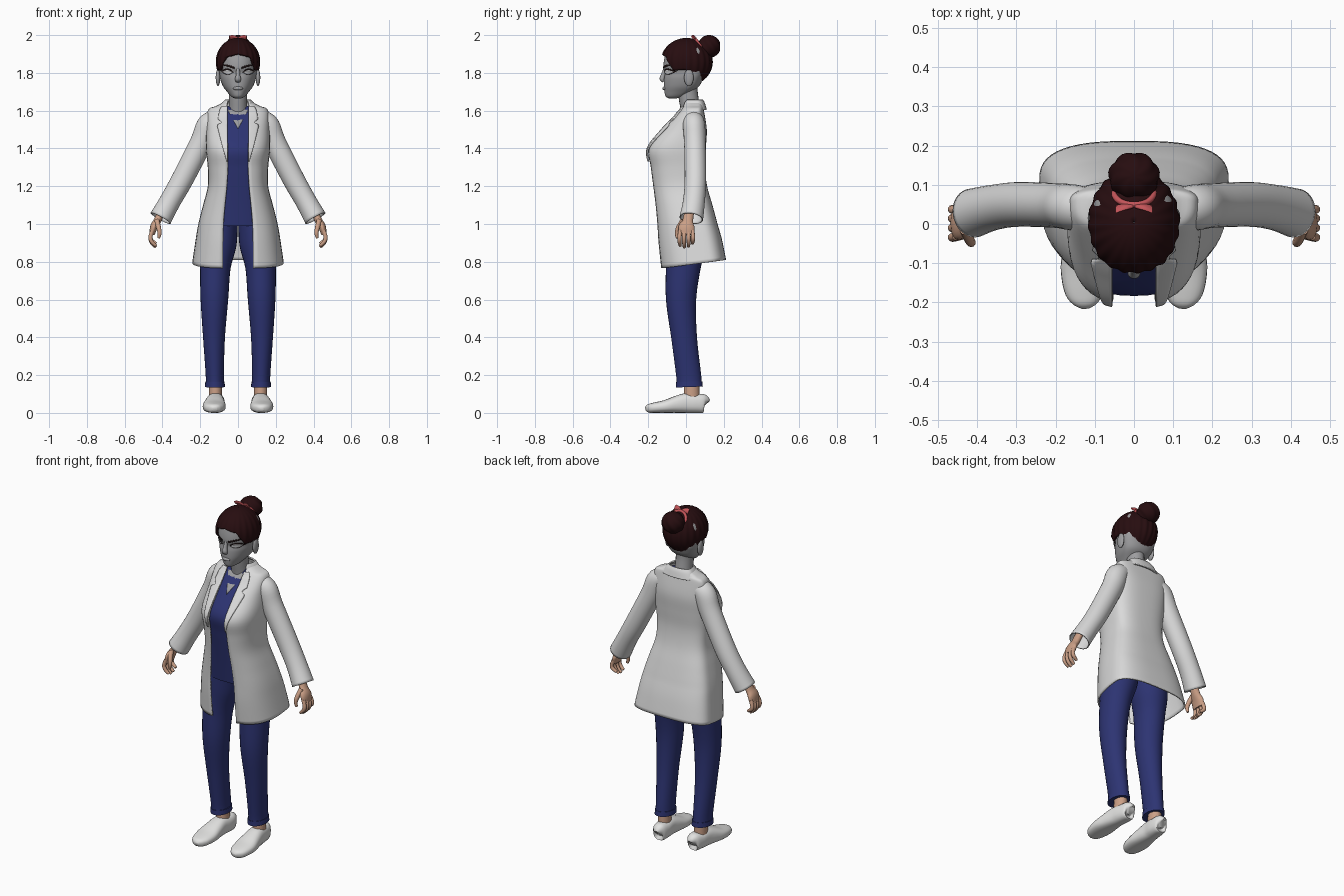
import bpy, bmesh, math
from mathutils import Vector, Matrix

if "Cube" in bpy.data.objects:
    bpy.data.objects.remove(bpy.data.objects["Cube"])

def mat(name, r, g, b):
    m = bpy.data.materials.new(name)
    m.diffuse_color = (r, g, b, 1)
    m.use_nodes = True
    m.node_tree.nodes["Principled BSDF"].inputs["Base Color"].default_value = m.diffuse_color
    return m

GREY = mat("face grey", .34, .34, .35)
SKIN = mat("skin", .60, .35, .24)
HAIR = mat("hair dark red", .02, .004, .005)
PINK = mat("ribbon pink", .55, .09, .10)
COAT = mat("coat white", .70, .70, .70)
BLUE = mat("scrubs blue", .026, .034, .17)
SHOE = mat("shoe white", .76, .76, .75)
EYE = mat("eye white", .65, .65, .66)
DARK = mat("brow dark", .012, .006, .006)

def finish(name, bm, m, solid=0):
    bmesh.ops.recalc_face_normals(bm, faces=bm.faces)
    me = bpy.data.meshes.new(name)
    bm.to_mesh(me)
    bm.free()
    me.materials.append(m)
    for p in me.polygons:
        p.use_smooth = True
    me.set_sharp_from_angle(angle=math.radians(50))
    ob = bpy.data.objects.new(name, me)
    bpy.context.collection.objects.link(ob)
    if solid:
        mod = ob.modifiers.new("thickness", 'SOLIDIFY')
        mod.thickness, mod.offset = solid, -1
    return ob

def skin(name, rings, m, loop=True, caps=True, solid=0):
    """Quads between equal-length rings of points."""
    bm = bmesh.new()
    vs = [[bm.verts.new(p) for p in r] for r in rings]
    n = len(vs[0])
    for a, b in zip(vs, vs[1:]):
        for i in range(n if loop else n - 1):
            j = (i + 1) % n
            bm.faces.new((a[i], a[j], b[j], b[i]))
    if caps:
        bm.faces.new(vs[0])
        bm.faces.new(vs[-1])
    return finish(name, bm, m, solid)

def curve(pts, i, f):
    """Smooth interpolation between rows i and i+1."""
    p0, p1, p2, p3 = (pts[max(0, min(len(pts) - 1, k))] for k in (i - 1, i, i + 1, i + 2))
    return [b + .5 * f * (c - a + f * (2*a - 5*b + 4*c - d + f * (3*(b - c) + d - a)))
            for a, b, c, d in zip(p0, p1, p2, p3)]

def lerp(tab, x):
    for (a, p), (b, q) in zip(tab, tab[1:]):
        if x <= b:
            return p + (q - p) * max(0, (x - a) / (b - a))
    return tab[-1][1]

def dense(pts, n):
    return [curve(pts, i, k / n) for i in range(len(pts) - 1) for k in range(n)] + [list(pts[-1])]

def spow(v, e):
    return math.copysign(abs(v) ** e, v)

def tube(name, pts, m, ref, seg=20, n=5, e=1, caps=True, solid=0, s=1):
    """Swept oval; points are x, y, z, radius along ref, other radius."""
    rows, rings = dense(pts, n), []
    c = [Vector(r[:3]) for r in rows]
    for i, r in enumerate(rows):
        t = (c[min(i + 1, len(c) - 1)] - c[max(i - 1, 0)]).normalized()
        u = Vector(ref)
        u = (u - t * u.dot(t)).normalized()
        v = t.cross(u)
        ring = []
        for k in range(seg):
            a = math.tau * k / seg
            p = c[i] + u * max(r[3], .002) * spow(math.cos(a), e) + v * max(r[4], .002) * spow(math.sin(a), e)
            ring.append((s * p.x, p.y, p.z))
        rings.append(ring)
    return skin(name, rings, m, True, caps, solid)

def loft(name, rows, m, e, seg=48, n=5, hem=0, solid=0):
    """Body loft; rows are z, half width, front y, back y, front opening."""
    rings, opened = [], rows[0][4] > 0
    for z, w, yf, yb, op in dense(rows, n):
        yc = .3 * yf + .7 * yb
        t0 = math.asin(min(.97, max(op, 0) / w) ** (1 / e)) if opened else 0
        ring = []
        for k in range(seg + 1 if opened else seg):
            t = t0 + (math.tau - 2 * t0) * k / seg
            c = spow(math.cos(t), e)
            y = yc - c * ((yc - yf) if c > 0 else (yb - yc))
            lift = hem * (y + .135) / .345 * max(0, min(1, (1 - z) / .22))
            ring.append((w * spow(math.sin(t), e), y, z + lift))
        rings.append(ring)
    return skin(name, rings, m, not opened, not opened, solid)

def front_y(rows, x, z, e):
    for i in range(len(rows) - 1):
        a, b = rows[i][0], rows[i + 1][0]
        if min(a, b) <= z <= max(a, b):
            _, w, yf, yb, _ = curve(rows, i, (z - a) / (b - a))
            yc = .3 * yf + .7 * yb
            return yc - (yc - yf) * (1 - min(.97, abs(x) / w) ** (2 / e)) ** (e / 2)
    return rows[-1][2]

def patch(name, x0, x1, top, bot, rows, e, m, off, s=1, n=14):
    """Thin plate lying on the front of a loft."""
    cols = []
    for i in range(n + 1):
        f = i / n
        x = x0 + (x1 - x0) * f
        zs = [bot(f) + (top(f) - bot(f)) * k / 6 for k in range(7)]
        cols.append([(s * x, front_y(rows, x, z, e) - off, z) for z in zs])
    return skin(name, cols, m, False, False, .002)

def ball(name, c, r, m, fn=None):
    bm = bmesh.new()
    bmesh.ops.create_uvsphere(bm, u_segments=40, v_segments=20, radius=1)
    for v in bm.verts:
        k = fn(v.co) if fn else 1
        v.co = Vector([c[i] + r[i] * v.co[i] * k for i in range(3)])
    return finish(name, bm, m)

# coat body with open front
coat = [(1.645, .075, -.01, .085, .055), (1.625, .115, -.02, .09, .06), (1.6, .16, -.035, .095, .06),
        (1.5, .168, -.125, .11, .058), (1.4, .17, -.2, .105, .055), (1.3, .16, -.19, .1, .055),
        (1.2, .16, -.178, .112, .06), (1.1, .185, -.166, .14, .07), (1., .21, -.157, .167, .078),
        (.9, .225, -.15, .19, .08), (.765, .242, -.135, .212, .08)]
loft("coat_body", coat, COAT, .72, hem=.045, solid=.008)
loft("coat_collar", [(1.658, .07, -.02, .09, .055), (1.64, .085, -.03, .1, .06), (1.605, .105, -.04, .11, .07)],
     COAT, .9, solid=.008)

# shirt and skin at the neckline
shirt = [(1.625, .06, .0, .07, 0), (1.6, .13, -.02, .08, 0), (1.5, .15, -.108, .09, 0),
         (1.4, .15, -.18, .09, 0), (1.3, .145, -.17, .085, 0), (1.2, .14, -.155, .095, 0),
         (1.1, .155, -.14, .11, 0), (.99, .17, -.125, .12, 0)]
loft("shirt", shirt, BLUE, .72)
patch("neckline_skin", -.055, .055, lambda f: 1.62, lambda f: 1.505 + .2 * abs(f - .5), shirt, .72, GREY, .004)
tube("neck", [(0, .035, 1.52, .06, .055), (0, .025, 1.6, .05, .052), (0, .01, 1.7, .048, .052),
              (0, .015, 1.79, .05, .05)], GREY, (1, 0, 0))

# head and face
head = [(1.665, .018, -.09, -.05, 0), (1.675, .036, -.107, -.02, 0), (1.7, .058, -.114, .03, 0),
        (1.73, .08, -.117, .07, 0), (1.77, .095, -.116, .09, 0), (1.8, .1, -.112, .1, 0),
        (1.83, .104, -.12, .1, 0), (1.88, .106, -.114, .1, 0), (1.92, .094, -.1, .1, 0),
        (1.955, .062, -.06, .07, 0), (1.968, .02, -.02, .03, 0)]
loft("head", head, GREY, .92)
tube("nose", [(0, -.11, 1.825, .009, .009), (0, -.12, 1.79, .011, .012), (0, -.126, 1.768, .016, .014),
              (0, -.117, 1.754, .013, .007)], GREY, (1, 0, 0), 14)
ball("lips", (0, -.113, 1.718), (.026, .012, .01), GREY)

# open front lapels with a notch
WIDTH = [(1.33, .004), (1.42, .03), (1.525, .056), (1.54, .026), (1.555, .05), (1.6, .044), (1.625, .03)]

for s in (-1, 1):
    side = "right" if s < 0 else "left"
    rings = []
    for i in range(31):
        z = 1.33 + .295 * i / 30
        x0 = .056
        w = lerp(WIDTH, z)
        rings.append([(s * (x0 + w * k / 5), front_y(coat, x0 + w * k / 5, z, .72) - .012, z) for k in range(6)])
    skin(side + "_lapel", rings, COAT, False, False, .008)

    # eye, lash, brow, ear
    arch = lambda f: math.sin(math.pi * f)
    patch(side + "_lash", .024, .086, lambda f: 1.803 + .006 * f + .017 * arch(f) ** .7,
          lambda f: 1.802 + .004 * f - .013 * arch(f), head, .92, DARK, .002, s)
    patch(side + "_eye", .028, .081, lambda f: 1.802 + .004 * f + .012 * arch(f),
          lambda f: 1.802 + .004 * f - .011 * arch(f), head, .92, EYE, .004, s)
    patch(side + "_brow", .02, .092, lambda f: 1.832 + .014 * f + .004 * arch(f),
          lambda f: 1.82 + .022 * f + .002 * arch(f), head, .92, DARK, .003, s)
    ball(side + "_ear", (s * .106, .015, 1.775), (.012, .025, .045), GREY)

    # sleeve
    tube(side + "_sleeve", [(s0, y, z, a, b) for s0, y, z, a, b in (
        (.09, .04, 1.55, .045, .04), (.15, .042, 1.53, .058, .062), (.195, .047, 1.43, .057, .06),
        (.295, .05, 1.235, .057, .058), (.36, .042, 1.12, .058, .056), (.41, .028, 1.03, .063, .06))],
        COAT, (0, 1, 0), 28, caps=False, solid=.006, s=s)

    # hand with curled fingers and thumb
    tube(side + "_palm", [(.40, .02, 1.08, .026, .02), (.425, .01, 1.02, .028, .02),
                          (.445, .003, .985, .043, .02), (.455, .003, .945, .04, .014)], SKIN, (0, 1, 0), s=s)
    for k, (y, d) in enumerate(((-.031, .008), (-.009, 0), (.013, .004), (.034, .02))):
        tube(f"{side}_finger_{k + 1}", [(.453, y, .965, .011, .011), (.464, y * 1.1, .93, .011, .011),
             (.456, y * 1.1, .9 + d * .6, .0105, .0105), (.434, y, .877 + d, .008, .008)],
             SKIN, (0, 1, 0), 10, 4, s=s)
    tube(side + "_thumb", [(.43, -.015, 1.02, .014, .014), (.42, -.04, .98, .013, .013),
         (.415, -.048, .95, .011, .011), (.42, -.046, .925, .007, .007)], SKIN, (0, 1, 0), 10, 4, s=s)

    # trouser leg and turned cuff
    tube(side + "_trouser_leg", [(.085, 0, 1.03, .085, .11), (.105, 0, .9, .098, .108),
         (.12, -.015, .77, .081, .092), (.125, -.026, .6, .073, .08), (.127, -.01, .4, .058, .068),
         (.123, .014, .2, .048, .066), (.122, .018, .14, .049, .067)], BLUE, (1, 0, 0), 28, s=s)
    tube(side + "_trouser_cuff", [(.122, .017, .165, .051, .069), (.122, .018, .137, .053, .071)],
         BLUE, (1, 0, 0), 28, 1, s=s)

    # ankle and slip-on shoe
    tube(side + "_ankle", [(.12, .03, .06, .035, .042), (.12, .03, .18, .034, .04)], SKIN, (1, 0, 0), s=s)
    tube(side + "_shoe", [(.112, .105, .046, .014, .022), (.112, .096, .05, .036, .048), (.115, .05, .05, .045, .05),
         (.12, 0, .052, .047, .052), (.123, -.05, .045, .054, .045), (.126, -.11, .034, .061, .034),
         (.126, -.17, .027, .052, .027), (.124, -.2, .023, .034, .022), (.123, -.214, .02, .012, .01)],
         SHOE, (1, 0, 0), 24, e=.8, s=s)

    # bow loop
    tube(side + "_bow_loop", [(.004, .045, 1.985, .005, .005), (.025, .043, 1.99, .012, .006),
         (.045, .038, 1.985, .016, .005)], PINK, (0, .6, -.8), 10, 3, s=s)

# hair cap: swept from crown to the hairline, with strand ridges
LINE = [(0, 20), (35, 12), (57, -21), (88, -19), (105, -38), (130, -60), (180, -68)]
rings = []
for j in range(25):
    ring = []
    for i in range(120):
        a = math.tau * i / 120
        deg = math.degrees(min(a, math.tau - a))
        el = math.radians(89 + (lerp(LINE, deg) - 89) * j / 24)
        r = 1 + .018 * math.sin(20 * a) * math.cos(el)
        ring.append((.116 * r * math.cos(el) * math.sin(a), .004 - .136 * r * math.cos(el) * math.cos(a),
                     1.858 + .127 * math.sin(el)))
    rings.append(ring)
skin("hair_cap", rings, HAIR, True, False, .012)

# twisted bun and its ribbon
ball("hair_bun", (0, .122, 1.94), (.064, .06, .06), HAIR,
     lambda c: 1 + .045 * math.sin(7 * math.atan2(c.y, c.x) + 5 * c.z) * (1 - c.z * c.z))
turn = Matrix.Translation((0, .078, 1.94)) @ Matrix.Rotation(math.radians(-55), 4, 'X')
rings = []
for i in range(33):
    a = math.tau * i / 32
    rings.append([turn @ Vector(((.05 + .008 * math.cos(b)) * math.cos(a), (.05 + .008 * math.cos(b)) * math.sin(a),
                                 .008 * math.sin(b))) for b in (math.tau * k / 10 for k in range(10))])
skin("hair_ribbon", rings, PINK, True, False)
